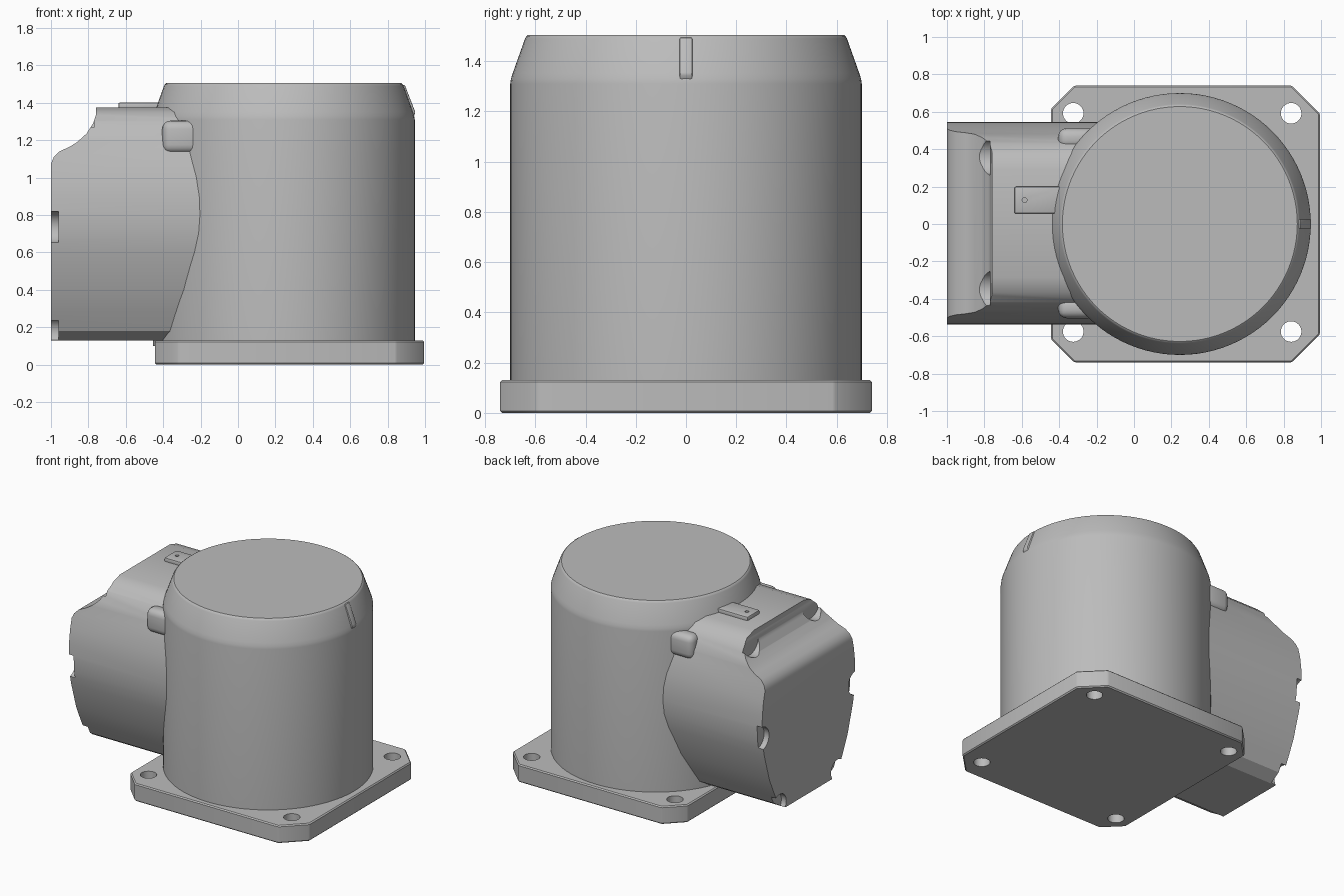
import bpy, bmesh, math
from mathutils import Matrix, Vector

cube = bpy.data.objects.get("Cube")
if cube:
    bpy.data.objects.remove(cube, do_unlink=True)

grey = bpy.data.materials.new("cast_grey")
grey.use_nodes = True
grey.diffuse_color = (0.5, 0.5, 0.5, 1)
grey.node_tree.nodes["Principled BSDF"].inputs["Base Color"].default_value = (0.5, 0.5, 0.5, 1)

AXIS_X = 0.245          # centre of the round housing
BASE_TOP = 0.13


def finish(name, bm):
    bmesh.ops.recalc_face_normals(bm, faces=bm.faces)
    mesh = bpy.data.meshes.new(name)
    bm.to_mesh(mesh)
    bm.free()
    mesh.materials.append(grey)
    ob = bpy.data.objects.new(name, mesh)
    bpy.context.collection.objects.link(ob)
    return ob


def prism(name, points, direction):
    """Extrude a closed outline of 3D points along a vector."""
    bm = bmesh.new()
    face = bm.faces.new([bm.verts.new(p) for p in points])
    new = bmesh.ops.extrude_face_region(bm, geom=[face])["geom"]
    bmesh.ops.translate(bm, vec=direction,
                        verts=[v for v in new if isinstance(v, bmesh.types.BMVert)])
    return finish(name, bm)


def rod(name, centre, radius, length, axis="Z", sides=32):
    bm = bmesh.new()
    turn = Matrix.Rotation(math.pi / 2, 4, "Y") if axis == "X" else Matrix()
    bmesh.ops.create_cone(bm, cap_ends=True, segments=sides, radius1=radius, radius2=radius,
                          depth=length, matrix=Matrix.Translation(centre) @ turn)
    return finish(name, bm)


def block(name, low, high):
    low, high = Vector(low), Vector(high)
    bm = bmesh.new()
    bmesh.ops.create_cube(bm, size=1, matrix=Matrix.Translation((low + high) / 2)
                          @ Matrix.Diagonal((*(high - low), 1)))
    return finish(name, bm)


def bake(ob):
    deps = bpy.context.evaluated_depsgraph_get()
    mesh = bpy.data.meshes.new_from_object(ob.evaluated_get(deps))
    ob.modifiers.clear()
    ob.data = mesh


def combine(ob, tool, operation="DIFFERENCE"):
    mod = ob.modifiers.new("bool", "BOOLEAN")
    mod.operation, mod.object, mod.solver = operation, tool, "EXACT"
    bake(ob)
    bpy.data.objects.remove(tool, do_unlink=True)


def bevel(ob, width, segments=1):
    mod = ob.modifiers.new("bevel", "BEVEL")
    mod.width, mod.segments, mod.limit_method = width, segments, "ANGLE"
    bake(ob)


def smooth(ob, angle=30):
    bpy.ops.object.select_all(action="DESELECT")
    ob.select_set(True)
    bpy.context.view_layer.objects.active = ob
    bpy.ops.object.shade_smooth_by_angle(angle=math.radians(angle))


# Base flange with clipped corners and four bolt holes
half = [(-0.445, 0.615), (-0.32, 0.74), (0.845, 0.74), (0.995, 0.59)]
outline = half + [(x, -y) for x, y in reversed(half)]
flange = prism("base_flange", [(x, y, 0) for x, y in outline], (0, 0, BASE_TOP))
bevel(flange, 0.008)
for x in (-0.325, 0.84):
    for y in (-0.575, 0.592):
        combine(flange, rod("hole_cutter", (x, y, 0.06), 0.055, 0.4))
smooth(flange)

# Round housing: lathed profile with a tapered shoulder
profile = [(0, 0.1), (0.7, 0.1), (0.7, 1.31), (0.697, 1.33), (0.69, 1.352),
           (0.641, 1.49), (0.635, 1.5), (0.628, 1.505), (0, 1.505)]
bm = bmesh.new()
verts = [bm.verts.new((AXIS_X + r, 0, z)) for r, z in profile]
edges = [bm.edges.new(pair) for pair in zip(verts, verts[1:])]
bmesh.ops.spin(bm, geom=verts + edges, cent=(AXIS_X, 0, 0), axis=(0, 0, 1),
               angle=math.tau, steps=96)
bmesh.ops.remove_doubles(bm, verts=bm.verts, dist=0.0005)
housing = finish("round_housing", bm)
smooth(housing)

# Small alignment rib on the shoulder
rib = prism("shoulder_rib", [(0.86, -0.025, 1.495), (0.892, -0.025, 1.495),
                             (0.948, -0.025, 1.35), (0.94, -0.025, 1.325),
                             (0.9, -0.025, 1.325)], (0, 0.05, 0))
bevel(rib, 0.006, 2)
smooth(rib)

# Terminal box: barrel cross-section trimmed by a scooped side profile
section = [(0.27, 0.13), (0.35, 0.18), (0.40, 0.28), (0.455, 0.4), (0.515, 0.6),
           (0.535, 0.7), (0.541, 0.8), (0.538, 0.9), (0.525, 1.0), (0.475, 1.2),
           (0.425, 1.3), (0.37, 1.35), (0.29, 1.375)]
ring = section + [(-y, z) for y, z in reversed(section)]
box = prism("terminal_box", [(-1, y + 0.004, z) for y, z in ring], (1, 0, 0))
scoop = [(-1.1, 1.5), (-1.1, 1.0), (-1, 1.075), (-0.985, 1.11), (-0.955, 1.14), (-0.9, 1.165),
         (-0.86, 1.19), (-0.81, 1.235), (-0.775, 1.29), (-0.76, 1.335), (-0.757, 1.5)]
combine(box, prism("scoop_cutter", [(x, -0.8, z) for x, z in scoop], (0, 1.6, 0)))

# Screw pockets: upper corners, sides and lower corners
for side in (-1, 1):
    for x, y, z, r, length in ((-0.87, 0.355, 1.32, 0.1, 0.2),
                               (-1.02, 0.545, 0.735, 0.085, 0.12),
                               (-1.02, 0.335, 0.175, 0.075, 0.12)):
        combine(box, rod("pocket_cutter", (x, side * y + 0.004, z), r, length, "X"))
smooth(box, 25)

# Rounded lugs where the box meets the housing
for side, label in ((-1, "front"), (1, "back")):
    y = side * 0.452 + 0.004
    lug = block(label + "_lug", (-0.405, y - 0.056, 1.13), (-0.2, y + 0.056, 1.305))
    bevel(lug, 0.045, 4)
    smooth(lug, 40)

# Earth tab on top of the box, with a screw hole
tab = block("earth_tab", (-0.64, 0.055, 1.36), (-0.38, 0.2, 1.402))
bevel(tab, 0.01, 2)
combine(tab, rod("tab_hole_cutter", (-0.585, 0.128, 1.4), 0.013, 0.04, sides=16))
smooth(tab)
